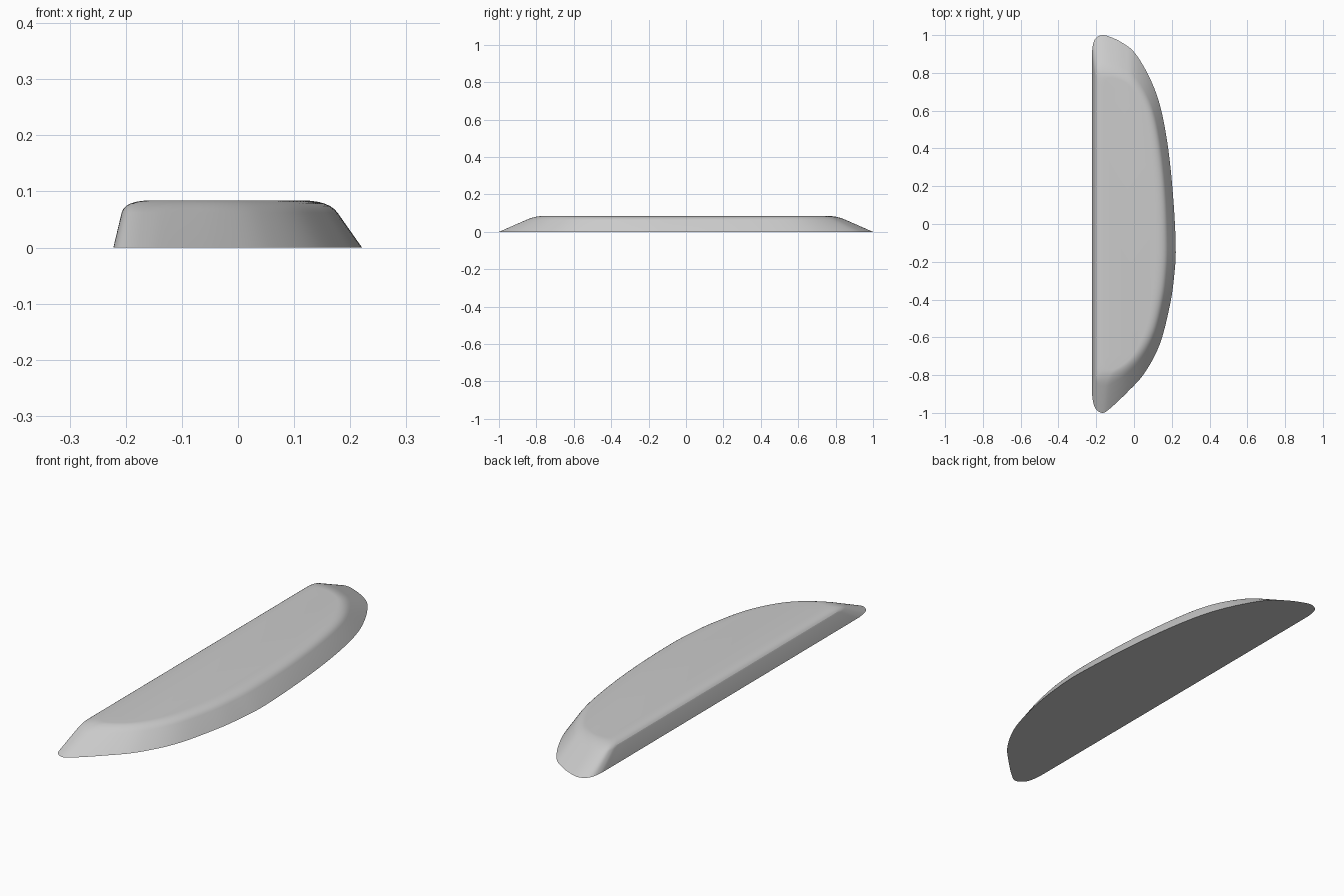
import bpy, bmesh
from mathutils import Vector

if "Cube" in bpy.data.objects:
    bpy.data.objects.remove(bpy.data.objects["Cube"])

# Paired control points: base outline (x, y) and top edge outline (x, y)
PAIRS = [
    ((-0.222, -0.60), (-0.202, -0.52)), ((-0.222, 0.00), (-0.202, 0.00)),
    ((-0.222, 0.60), (-0.202, 0.52)), ((-0.222, 0.85), (-0.202, 0.72)),
    ((-0.220, 0.93), (-0.200, 0.78)), ((-0.205, 0.98), (-0.188, 0.803)),
    ((-0.168, 1.00), (-0.155, 0.808)), ((-0.120, 0.988), (-0.110, 0.803)),
    ((-0.060, 0.958), (-0.055, 0.783)), ((0.005, 0.905), (0.000, 0.745)),
    ((0.080, 0.78), (0.062, 0.655)), ((0.137, 0.63), (0.103, 0.545)),
    ((0.178, 0.42), (0.133, 0.37)), ((0.206, 0.16), (0.155, 0.14)),
    ((0.221, -0.12), (0.162, -0.11)), ((0.212, -0.28), (0.157, -0.25)),
    ((0.190, -0.43), (0.140, -0.39)), ((0.137, -0.635), (0.098, -0.56)),
    ((0.055, -0.79), (0.035, -0.68)), ((-0.035, -0.89), (-0.035, -0.755)),
    ((-0.125, -0.975), (-0.115, -0.80)), ((-0.168, -1.00), (-0.155, -0.808)),
    ((-0.205, -0.975), (-0.188, -0.803)), ((-0.220, -0.92), (-0.200, -0.78)),
    ((-0.222, -0.85), (-0.202, -0.72)),
]
HEIGHT, STEPS, WALL, ROUND = 0.084, 6, 0.74, 6


def smooth_loop(points):
    """Closed Catmull-Rom curve through the points."""
    out, n = [], len(points)
    for i in range(n):
        a, b, c, d = (Vector(points[(i + k) % n]) for k in (-1, 0, 1, 2))
        for s in range(STEPS):
            t = s / STEPS
            out.append(0.5 * (2 * b + (c - a) * t + (2 * a - 5 * b + 4 * c - d) * t * t
                              + (3 * b - a - 3 * c + d) * t ** 3))
    return out


base = [Vector((p.x, p.y, 0)) for p in smooth_loop([p[0] for p in PAIRS])]
edge = [Vector((p.x, p.y, HEIGHT)) for p in smooth_loop([p[1] for p in PAIRS])]
# Flat top outline, pulled in from the edge towards the middle
mid = -0.02
top = [Vector((mid + (p.x - mid) * 0.74, p.y * 0.955, HEIGHT)) for p in edge]

# Sloped wall followed by a rounded shoulder
wall = [b.lerp(e, WALL) for b, e in zip(base, edge)]
rings = [base, wall]
for k in range(1, ROUND + 1):
    t = k / ROUND
    rings.append([w.lerp(e, t).lerp(e.lerp(p, t), t) for w, e, p in zip(wall, edge, top)])

bm = bmesh.new()
loops = [[bm.verts.new(p) for p in ring] for ring in rings]
n = len(base)
for low, high in zip(loops, loops[1:]):
    for i in range(n):
        j = (i + 1) % n
        bm.faces.new((low[i], low[j], high[j], high[i]))
bm.faces.new(loops[0])
bm.faces.new(loops[-1])
bmesh.ops.recalc_face_normals(bm, faces=bm.faces)
mesh = bpy.data.meshes.new("curved_pad")
bm.to_mesh(mesh)
bm.free()

pad = bpy.data.objects.new("curved_pad", mesh)
bpy.context.collection.objects.link(pad)
grey = bpy.data.materials.new("light_grey")
grey.diffuse_color = (0.6, 0.6, 0.6, 1)
grey.use_nodes = True
grey.node_tree.nodes["Principled BSDF"].inputs["Base Color"].default_value = grey.diffuse_color
mesh.materials.append(grey)

# Smooth shading with a crisp bottom rim
bpy.context.view_layer.objects.active = pad
pad.select_set(True)
bpy.ops.object.shade_smooth_by_angle(angle=0.35)
